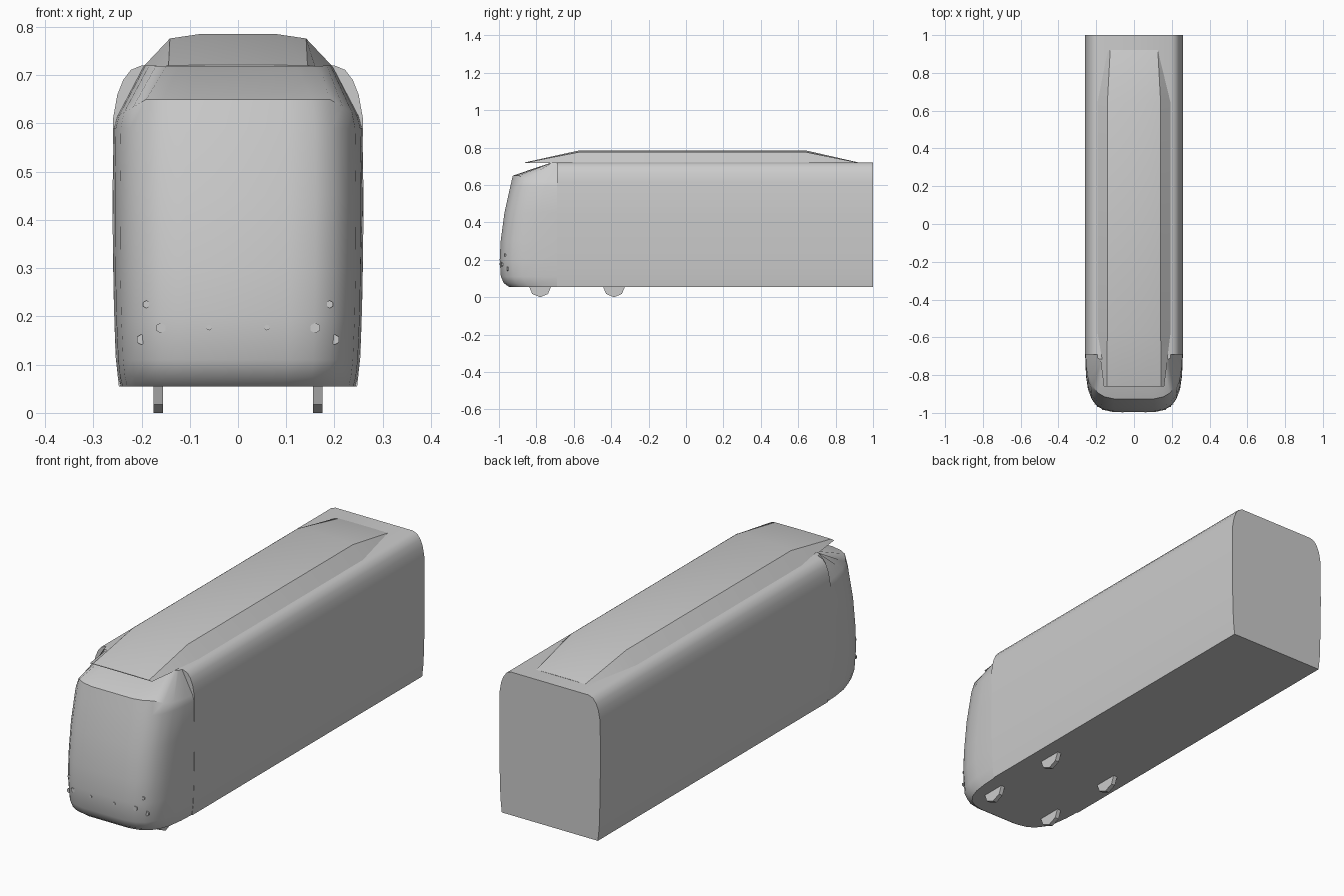
import bpy, bmesh, math
from mathutils import Vector
from mathutils.bvhtree import BVHTree

cube = bpy.data.objects.get("Cube")
if cube:
    bpy.data.objects.remove(cube, do_unlink=True)

grey = bpy.data.materials.new("plain grey")
grey.use_nodes = True
COLOUR = (0.6, 0.6, 0.6, 1)
grey.diffuse_color = COLOUR
grey.node_tree.nodes["Principled BSDF"].inputs["Base Color"].default_value = COLOUR


def make_object(name, bm, smooth_angle=None):
    bmesh.ops.recalc_face_normals(bm, faces=bm.faces)
    mesh = bpy.data.meshes.new(name)
    bm.to_mesh(mesh)
    bm.free()
    mesh.materials.append(grey)
    obj = bpy.data.objects.new(name, mesh)
    bpy.context.collection.objects.link(obj)
    if smooth_angle:
        bpy.ops.object.select_all(action="DESELECT")
        obj.select_set(True)
        bpy.context.view_layer.objects.active = obj
        bpy.ops.object.shade_smooth_by_angle(angle=math.radians(smooth_angle))
    return obj


def loft(rings):
    """Skin closed rings of equal length and cap both ends."""
    bm = bmesh.new()
    loops = [[bm.verts.new(p) for p in ring] for ring in rings]
    n = len(loops[0])
    for a, b in zip(loops, loops[1:]):
        for i in range(n):
            j = (i + 1) % n
            bm.faces.new((a[i], a[j], b[j], b[i]))
    bm.faces.new(loops[0])
    bm.faces.new(loops[-1])
    return bm


def mirrored(half):
    """Close a half outline by reflecting it in x."""
    return half + [(-p[0],) + tuple(p[1:]) for p in reversed(half)]


# Long body: one rounded section swept from the cab joint to the tail
section = mirrored([(0.247, 0.055), (0.254, 0.12), (0.258, 0.25), (0.26, 0.4),
                    (0.259, 0.61), (0.25, 0.66), (0.238, 0.69), (0.222, 0.711),
                    (0.2, 0.72)])
make_object("body", loft([[(x, y, z) for x, z in section] for y in (-0.69, 1.0)]), 35)

# Cab: stacked plan outlines with rounded front corners
JOINT = -0.685
corner = [(0.42, 0.004), (0.62, 0.015), (0.76, 0.035), (0.87, 0.07),
          (0.945, 0.12), (0.985, 0.19)]
levels = [(0.055, -0.95, 0.243), (0.075, -0.978, 0.248), (0.11, -0.994, 0.252),
          (0.2, -1.0, 0.256), (0.3, -0.995, 0.258), (0.45, -0.975, 0.259),
          (0.59, -0.944, 0.257), (0.65, -0.93, 0.25), (0.72, -0.72, 0.195)]
cab_rings = []
for z, front, width in levels:
    depth = 0.05 if z > 0.7 else 1.0
    half = []
    for fx, dy in corner:
        drop = 0.035 * max(0, (fx - 0.76) / 0.24) if z == 0.65 else 0
        half.append((fx * width, front + dy * depth, z - drop))
    half.append((width, JOINT, z - (0.035 if z == 0.65 else 0)))
    cab_rings.append(mirrored(half))
cab_bm = loft(cab_rings)
tree = BVHTree.FromBMesh(cab_bm)
make_object("cab", cab_bm, 32)

# Roof fairing: low raised shell tapering to both ends
fairing = [(-0.86, 0.16, 0.0), (-0.57, 0.196, 1.0), (0.64, 0.196, 1.0), (0.92, 0.14, 0.0)]
pod_rings = []
for y, width, rise in fairing:
    half = [(width, y, 0.718), (width * (0.72 if rise else 0.9), y, 0.72 + 0.056 * rise),
            (width * 0.41, y, 0.721 + 0.064 * rise)]
    pod_rings.append(mirrored(half))
make_object("roof_fairing", loft(pod_rings), 25)


def disc(name, centre, axis, radius, depth, sides, turn=0.0):
    bm = bmesh.new()
    bmesh.ops.create_cone(bm, cap_ends=True, segments=sides, radius1=radius,
                          radius2=radius, depth=depth)
    bmesh.ops.rotate(bm, verts=bm.verts, matrix=Vector((0, 0, 1)).rotation_difference(
        Vector(axis)).to_matrix())
    bmesh.ops.translate(bm, verts=bm.verts, vec=centre)
    return make_object(name, bm)


for side, sx in (("left", 1), ("right", -1)):
    # Small wheels half sunk into the floor
    for place, y in (("front", -0.78), ("rear", -0.385)):
        disc(f"{place}_{side}_wheel", (sx * 0.165, y, 0.06), (1, 0, 0), 0.06, 0.02, 8)
    # Flush hexagonal lamps on the nose
    lamps = [(0.2, 0.152, 0.011), (0.16, 0.176, 0.011), (0.06, 0.177, 0.006),
             (0.19, 0.225, 0.008)]
    for i, (x, z, r) in enumerate(lamps):
        hit = tree.ray_cast(Vector((sx * x, -2, z)), Vector((0, 1, 0)))[0]
        if hit:
            disc(f"{side}_lamp_{i + 1}", hit, (0, 1, 0), r, 0.006, 6)
